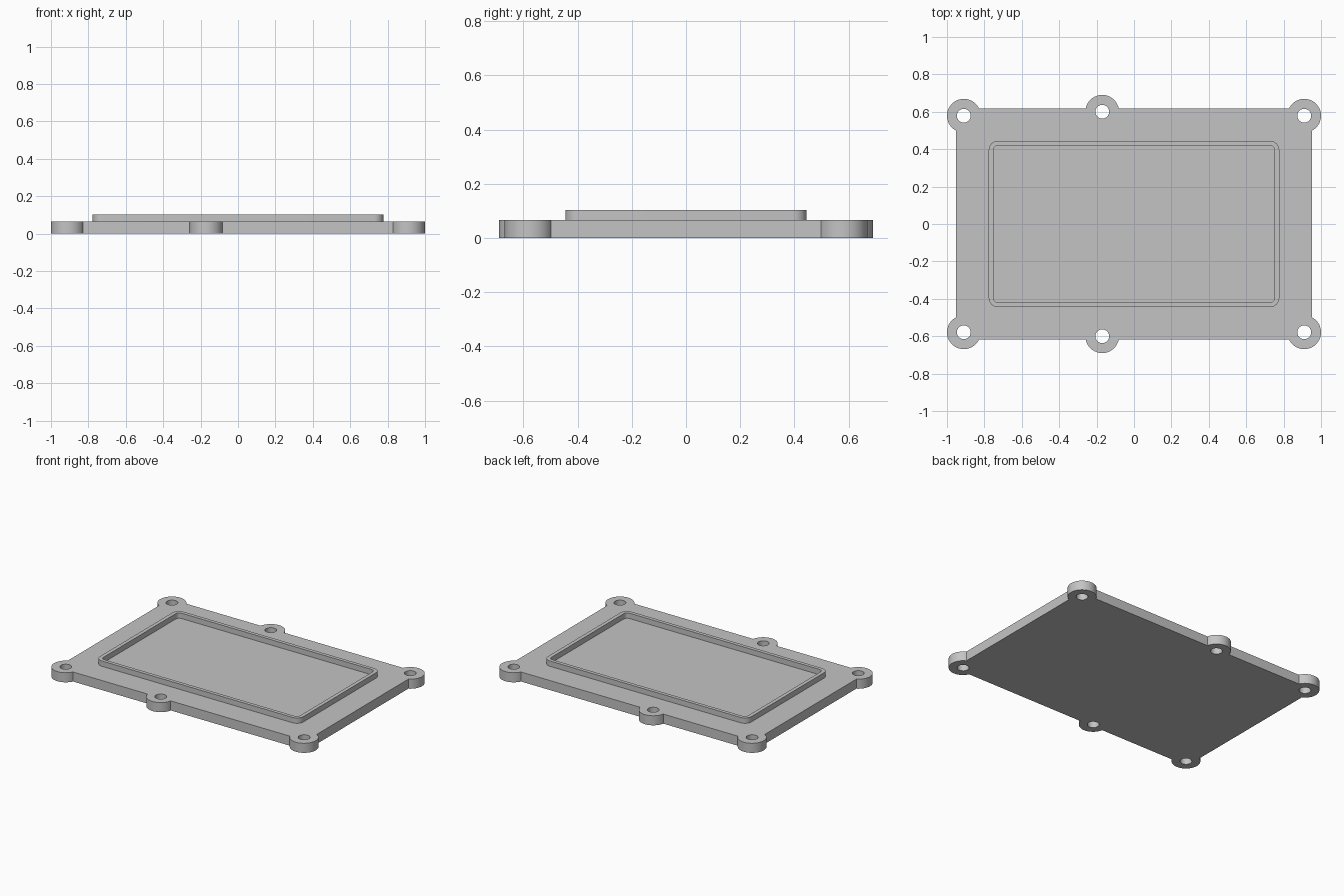
import bpy, bmesh
from math import asin, acos, cos, sin, pi, tau

cube = bpy.data.objects.get("Cube")
if cube:
    bpy.data.objects.remove(cube, do_unlink=True)

HALF_X, HALF_Y = 0.951, 0.617      # plate body
PLATE_TOP, RIM_TOP = 0.066, 0.103
LUG_R, HOLE_R = 0.09, 0.037
CORNER = (0.91, 0.579)
MIDDLE = (-0.17, 0.60)

grey = bpy.data.materials.new("light grey")
grey.use_nodes = True
colour = (0.55, 0.55, 0.55, 1)
grey.diffuse_color = colour
grey.node_tree.nodes["Principled BSDF"].inputs["Base Color"].default_value = colour


def arc(centre, radius, start, end, steps=24):
    return [(centre[0] + radius * cos(start + (end - start) * i / steps),
             centre[1] + radius * sin(start + (end - start) * i / steps))
            for i in range(steps + 1)]


def circle(centre, radius):
    return arc(centre, radius, 0, tau, 32)[:-1]


def rounded_rectangle(hx, hy, radius):
    points = []
    for quarter, (sx, sy) in enumerate([(1, 1), (-1, 1), (-1, -1), (1, -1)]):
        centre = (sx * (hx - radius), sy * (hy - radius))
        points += arc(centre, radius, quarter * pi / 2, (quarter + 1) * pi / 2, 8)
    return points


def extrude_outlines(name, outlines, bottom, top):
    """Fill nested outlines (inner ones become holes) and extrude them."""
    curve = bpy.data.curves.new(name, "CURVE")
    curve.dimensions = "2D"
    curve.fill_mode = "BOTH"
    curve.extrude = (top - bottom) / 2
    for points in outlines:
        spline = curve.splines.new("POLY")
        spline.points.add(len(points) - 1)
        for target, (x, y) in zip(spline.points, points):
            target.co = (x, y, 0, 1)
        spline.use_cyclic_u = True
    helper = bpy.data.objects.new(name + " outline", curve)
    bpy.context.collection.objects.link(helper)
    bpy.context.view_layer.update()
    mesh = bpy.data.meshes.new_from_object(
        helper.evaluated_get(bpy.context.evaluated_depsgraph_get()))
    bpy.data.objects.remove(helper, do_unlink=True)

    bm = bmesh.new()
    bm.from_mesh(mesh)
    bmesh.ops.remove_doubles(bm, verts=bm.verts, dist=0.0001)
    bmesh.ops.translate(bm, verts=bm.verts, vec=(0, 0, (top + bottom) / 2))
    bmesh.ops.recalc_face_normals(bm, faces=bm.faces)
    bm.to_mesh(mesh)
    bm.free()
    mesh.materials.clear()
    mesh.materials.append(grey)
    obj = bpy.data.objects.new(name, mesh)
    bpy.context.collection.objects.link(obj)
    bpy.ops.object.select_all(action="DESELECT")
    obj.select_set(True)
    bpy.context.view_layer.objects.active = obj
    bpy.ops.object.shade_smooth_by_angle(angle=pi / 6)
    return obj


# Back half of the plate edge, right to left: corner lug, middle lug, corner lug
side_angle = acos((HALF_X - CORNER[0]) / LUG_R)
back_angle = asin((HALF_Y - CORNER[1]) / LUG_R)
middle_angle = asin((HALF_Y - MIDDLE[1]) / LUG_R)
right_lug = arc(CORNER, LUG_R, -side_angle, pi - back_angle, 36)
middle_lug = arc(MIDDLE, LUG_R, middle_angle, pi - middle_angle)
left_lug = [(-x, y) for x, y in reversed(right_lug)]
back_edge = right_lug + middle_lug + left_lug
front_edge = [(x, -y) for x, y in reversed(back_edge)]

# Screw holes through every lug
holes = []
for sy in (1, -1):
    for x, y in (CORNER, MIDDLE, (-CORNER[0], CORNER[1])):
        holes.append(circle((x, sy * y), HOLE_R))

extrude_outlines("cover_plate", [back_edge + front_edge] + holes, 0, PLATE_TOP)

# Raised rim that stands on the plate
extrude_outlines("raised_rim",
                 [rounded_rectangle(0.777, 0.445, 0.05),
                  rounded_rectangle(0.751, 0.42, 0.025)],
                 PLATE_TOP - 0.005, RIM_TOP)
